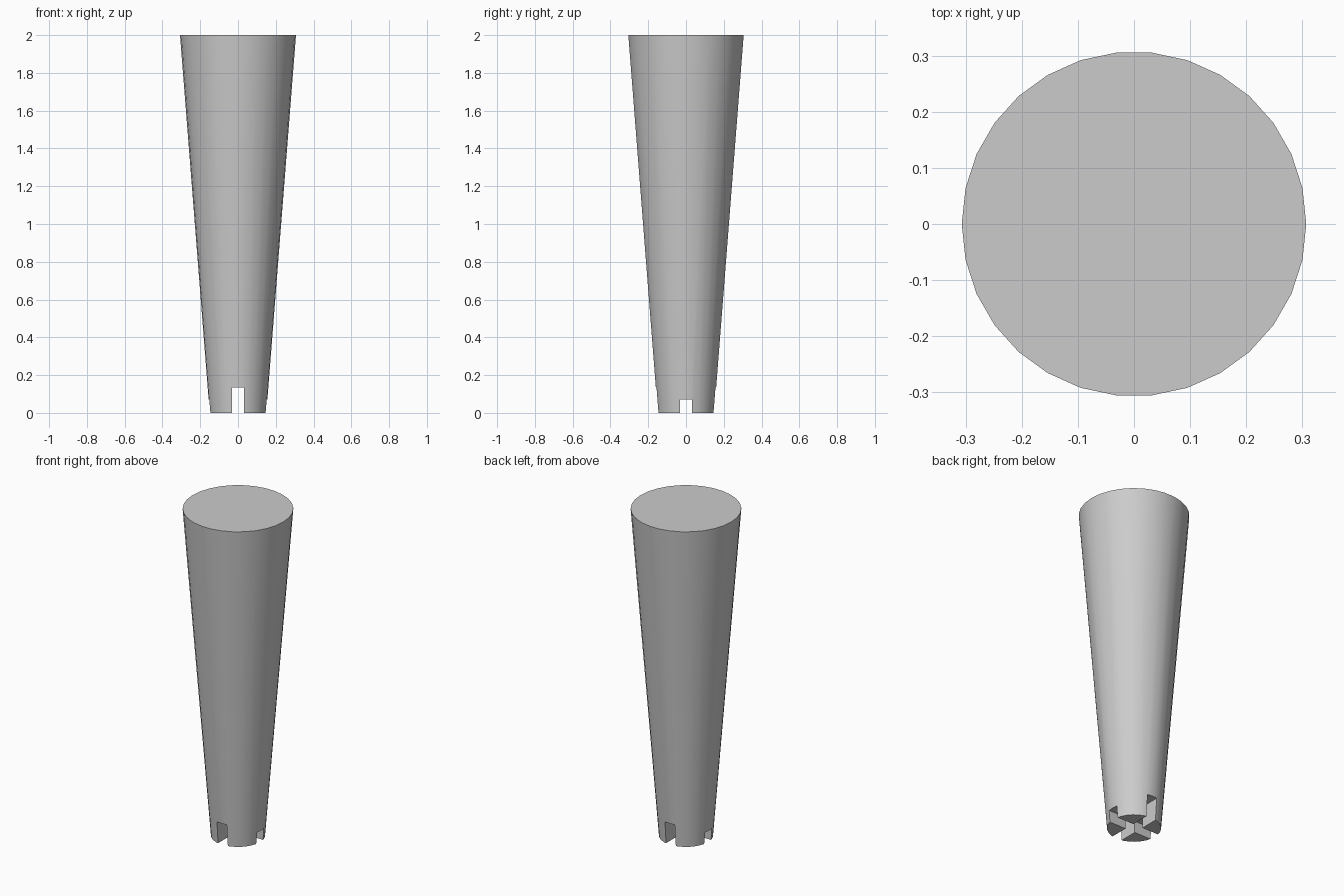
import bpy
import math

if "Cube" in bpy.data.objects:
    bpy.data.objects.remove(bpy.data.objects["Cube"], do_unlink=True)

HEIGHT = 2.0
SLOT_WIDTH = 0.066

# Plain grey finish
grey = bpy.data.materials.new("plain grey")
grey.use_nodes = True
colour = (0.6, 0.6, 0.6, 1)
grey.diffuse_color = colour
grey.node_tree.nodes["Principled BSDF"].inputs["Base Color"].default_value = colour

# Tapered shaft, 30 sides with a corner on the x axis
bpy.ops.mesh.primitive_cone_add(
    vertices=30, radius1=0.15, radius2=0.307, depth=HEIGHT,
    location=(0, 0, HEIGHT / 2), rotation=(0, 0, math.pi / 2))
shaft = bpy.context.object
shaft.name = "tapered_shaft"
bpy.ops.object.transform_apply(location=True, rotation=True, scale=True)
shaft.data.materials.append(grey)


def cut_slot(name, size_x, size_y, depth):
    """Cut a through slot of the given depth into the foot of the shaft."""
    bpy.ops.mesh.primitive_cube_add(size=1, location=(0, 0, 0))
    cutter = bpy.context.object
    cutter.name = name
    cutter.scale = (size_x, size_y, 2 * depth)
    bpy.ops.object.transform_apply(location=False, rotation=False, scale=True)
    cutter.data.materials.append(grey)
    cutter.hide_render = True
    cut = shaft.modifiers.new(name, "BOOLEAN")
    cut.operation = "DIFFERENCE"
    cut.solver = "EXACT"
    cut.object = cutter
    bpy.context.view_layer.objects.active = shaft
    bpy.ops.object.modifier_apply(modifier=cut.name)
    bpy.data.objects.remove(cutter, do_unlink=True)


# Crossed slots in the foot: the front-to-back one is deeper
cut_slot("deep_slot_cutter", SLOT_WIDTH, 1, 0.135)
cut_slot("shallow_slot_cutter", 1, SLOT_WIDTH, 0.072)

# Smooth sides, crisp rims and slot edges
bpy.ops.object.select_all(action="DESELECT")
shaft.select_set(True)
bpy.context.view_layer.objects.active = shaft
bpy.ops.object.shade_smooth_by_angle(angle=math.radians(30))
